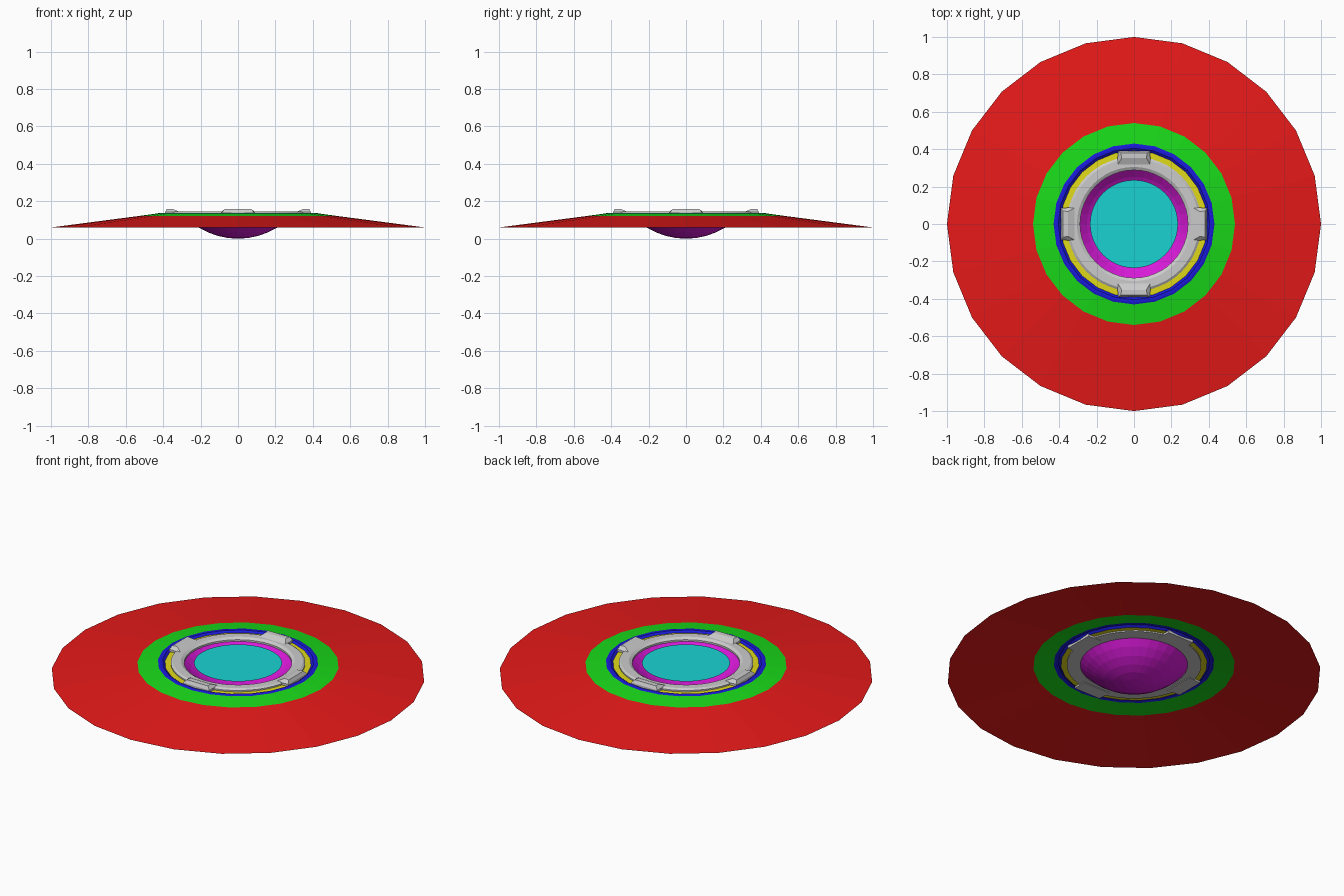
import bpy, bmesh, math

if "Cube" in bpy.data.objects:
    bpy.data.objects.remove(bpy.data.objects["Cube"])


def paint(obj, rgb):
    if rgb:
        mat = bpy.data.materials.new(obj.name + "_colour")
        mat.diffuse_color = (*rgb, 1)
        mat.use_nodes = True
        mat.node_tree.nodes["Principled BSDF"].inputs["Base Color"].default_value = mat.diffuse_color
        obj.data.materials.append(mat)


def finish(name, bm, rgb=None, recalc=True):
    if recalc:
        bmesh.ops.recalc_face_normals(bm, faces=bm.faces)
    mesh = bpy.data.meshes.new(name)
    bm.to_mesh(mesh)
    bm.free()
    obj = bpy.data.objects.new(name, mesh)
    bpy.context.collection.objects.link(obj)
    paint(obj, rgb)
    return obj


def lathe(name, profile, sides, rgb=None, closed=False):
    """Spin (radius, z) points, listed from outside to inside, about z."""
    bm = bmesh.new()
    rings = []
    for r, z in profile:
        if r < 1e-6:
            rings.append([bm.verts.new((0, 0, z))] * sides)
        else:
            rings.append([bm.verts.new((r * math.cos(a), r * math.sin(a), z))
                          for a in (2 * math.pi * i / sides for i in range(sides))])
    pairs = list(zip(rings, rings[1:]))
    if closed:
        pairs.append((rings[-1], rings[0]))
    for a, b in pairs:
        for i in range(sides):
            j = (i + 1) % sides
            corners = list(dict.fromkeys((a[i], a[j], b[j], b[i])))
            bm.faces.new(corners)
    return finish(name, bm, rgb, recalc=closed)


# Wide sloping skirt and the collar above it
lathe("outer_skirt", [(1, 0.06), (0.54, 0.12)], 24, (0.8, 0.01, 0.01))
lathe("inner_collar", [(0.54, 0.12), (0.43, 0.135)], 24, (0.01, 0.7, 0.01))

# Narrow bead and flat seat inside the collar
lathe("bead_ring", [(0.43, 0.135), (0.42, 0.138), (0.405, 0.138), (0.392, 0.128)],
      24, (0.01, 0.01, 0.7))
lathe("seat_ring", [(0.392, 0.128), (0.335, 0.130)], 24, (0.75, 0.7, 0.01))

# Grey retaining ring
lathe("retaining_ring", [(0.36, 0.122), (0.36, 0.137), (0.348, 0.145),
                         (0.305, 0.145), (0.288, 0.135), (0.288, 0.122)],
      48, closed=True)

# Shallow spherical bowl hanging below the ring
rim, depth = 0.292, 0.128
R = (rim ** 2 + depth ** 2) / (2 * depth)
half = math.asin(rim / R)
bowl = [(R * math.sin(half * (1 - i / 6)), R - R * math.cos(half * (1 - i / 6)))
        for i in range(7)]
lathe("bowl", bowl, 32, (0.7, 0.01, 0.7))

# Flat disc covering the middle of the bowl
lathe("centre_disc", [(0.235, 0.132), (0, 0.132)], 48, (0.01, 0.65, 0.65))

# Four raised clips on the ring: layers of (outer r, inner r, outer half width, inner half width, z)
layers = [(0.39, 0.31, 0.085, 0.09, 0.118),
          (0.39, 0.31, 0.085, 0.09, 0.142),
          (0.38, 0.352, 0.07, 0.066, 0.16)]
for k, side in enumerate(("right", "back", "left", "front")):
    c, s = round(math.cos(k * math.pi / 2)), round(math.sin(k * math.pi / 2))
    bm = bmesh.new()
    loops = []
    for ro, ri, wo, wi, z in layers:
        pts = [(ro, -wo), (ro, wo), (ri, wi), (ri, -wi)]
        loops.append([bm.verts.new((x * c - y * s, x * s + y * c, z)) for x, y in pts])
    for a, b in zip(loops, loops[1:]):
        for i in range(4):
            j = (i + 1) % 4
            bm.faces.new((a[i], a[j], b[j], b[i]))
    bm.faces.new(loops[0][::-1])
    bm.faces.new(loops[-1])
    finish("clip_" + side, bm)
